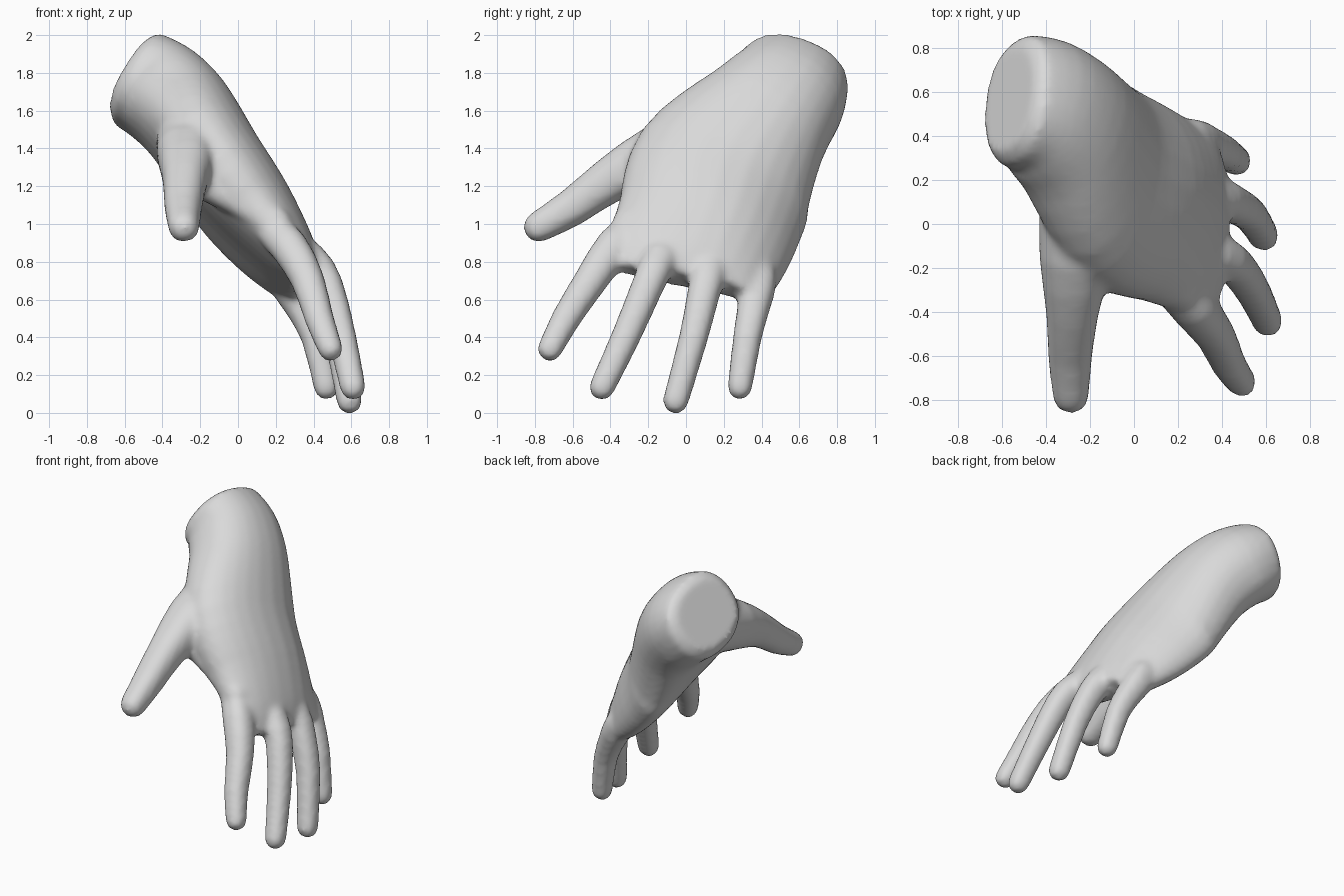
import bpy
import bmesh
from math import copysign, cos, sin, pi, radians
from mathutils import Vector

cube = bpy.data.objects.get("Cube")
if cube:
    bpy.data.objects.remove(cube, do_unlink=True)

ACROSS = Vector((0.12, 0.9, -0.36))  # direction from thumb side to little finger side
SIDES = 28


def full(value):
    """Make an ellipse a little squarer."""
    return copysign(abs(value) ** 0.87, value)


def refine(rows):
    """Insert a smoothly interpolated row between each pair of rows."""
    result = [rows[0]]
    for i in range(len(rows) - 1):
        a, d = rows[max(i - 1, 0)], rows[min(i + 2, len(rows) - 1)]
        b, c = rows[i], rows[i + 1]
        result.append([(9 * (q + r) - p - s) / 16 for p, q, r, s in zip(a, b, c, d)])
        result.append(c)
    return result


def loft(bm, sections):
    """Skin rounded sections: x, y, z, half width, half thickness, cupping."""
    rings = []
    centres = [Vector(s[:3]) for s in sections]
    for i, (centre, section) in enumerate(zip(centres, sections)):
        wide, thick, cup = section[3:]
        along = (centres[min(i + 1, len(centres) - 1)] - centres[max(i - 1, 0)]).normalized()
        side = (ACROSS - along * ACROSS.dot(along)).normalized()
        back = along.cross(side)
        ring = []
        for k in range(SIDES):
            a = 2 * pi * k / SIDES
            u, v = full(cos(a)), full(sin(a))
            curl = cup * u * u * (1 if u > 0 else 0.3)
            ring.append(bm.verts.new(centre + side * wide * u + back * (thick * v - curl)))
        rings.append(ring)
    for lower, upper in zip(rings, rings[1:]):
        for k in range(SIDES):
            n = (k + 1) % SIDES
            bm.faces.new((lower[k], lower[n], upper[n], upper[k]))
    bm.faces.new(rings[0][::-1])
    bm.faces.new(rings[-1])


def digit(bm, points):
    """Tapered round tube with a rounded tip, from (x, y, z, radius) points."""
    points = refine(points)
    sections = [(*p, p[3], 0) for p in points]
    tip, r = Vector(points[-1][:3]), points[-1][3]
    along = (tip - Vector(points[-2][:3])).normalized()
    for angle in (30, 55, 78):
        a = radians(angle)
        sections.append((*(tip + along * r * sin(a)), r * cos(a), r * cos(a), 0))
    loft(bm, sections)


bm = bmesh.new()

# Wrist and palm
palm = [
    (-.535, .56, 1.765, .30, .26, 0),
    (-.41, .53, 1.70, .33, .27, .03),
    (-.27, .42, 1.57, .375, .265, .05),
    (-.08, .21, 1.30, .495, .24, .125),
    (.115, .125, 1.05, .485, .205, .14),
    (.295, .03, .81, .455, .14, .085),
    (.365, 0, .70, .41, .085, .035),
]
cap = (-.57, .569, 1.785, .245, .21, 0)
loft(bm, [cap] + refine(refine(palm)))

# Thumb
digit(bm, [(-.25, .10, 1.44, .18), (-.265, -.15, 1.36, .165),
           (-.28, -.40, 1.235, .12), (-.29, -.60, 1.09, .1),
           (-.287, -.78, .985, .082)])
# Web between thumb and first finger
digit(bm, [(-.22, -.20, 1.25, .1), (0, -.24, 1.13, .09), (.2, -.3, 1.0, .09)])
# First finger
digit(bm, [(.12, -.22, 1.03, .09), (.27, -.38, .88, .1),
           (.37, -.505, .70, .088), (.43, -.635, .50, .077), (.49, -.72, .338, .066)])
# Middle finger
digit(bm, [(.22, -.06, .95, .08), (.38, -.14, .81, .093),
           (.47, -.20, .68, .086), (.55, -.32, .40, .077), (.608, -.445, .135, .068)])
# Ring finger
digit(bm, [(.23, .13, .89, .08), (.37, .12, .75, .093),
           (.45, .09, .62, .086), (.53, .04, .40, .077), (.59, -.055, .062, .068)])
# Little finger
digit(bm, [(.15, .37, .86, .08), (.255, .38, .70, .1),
           (.33, .36, .57, .088), (.41, .325, .40, .076), (.467, .285, .135, .066)])

bmesh.ops.recalc_face_normals(bm, faces=bm.faces)
mesh = bpy.data.meshes.new("hand")
bm.to_mesh(mesh)
bm.free()
hand = bpy.data.objects.new("hand", mesh)
bpy.context.collection.objects.link(hand)

# Plain grey skin
grey = bpy.data.materials.new("light grey")
grey.use_nodes = True
colour = (0.7, 0.7, 0.7, 1)
grey.diffuse_color = colour
grey.node_tree.nodes["Principled BSDF"].inputs["Base Color"].default_value = colour
mesh.materials.append(grey)

# Fuse the parts into one soft skin
remesh = hand.modifiers.new("fuse", 'REMESH')
remesh.mode = 'VOXEL'
remesh.voxel_size = 0.02
remesh.use_smooth_shade = True
soften = hand.modifiers.new("soften", 'SMOOTH')
soften.factor = 0.5
soften.iterations = 8
